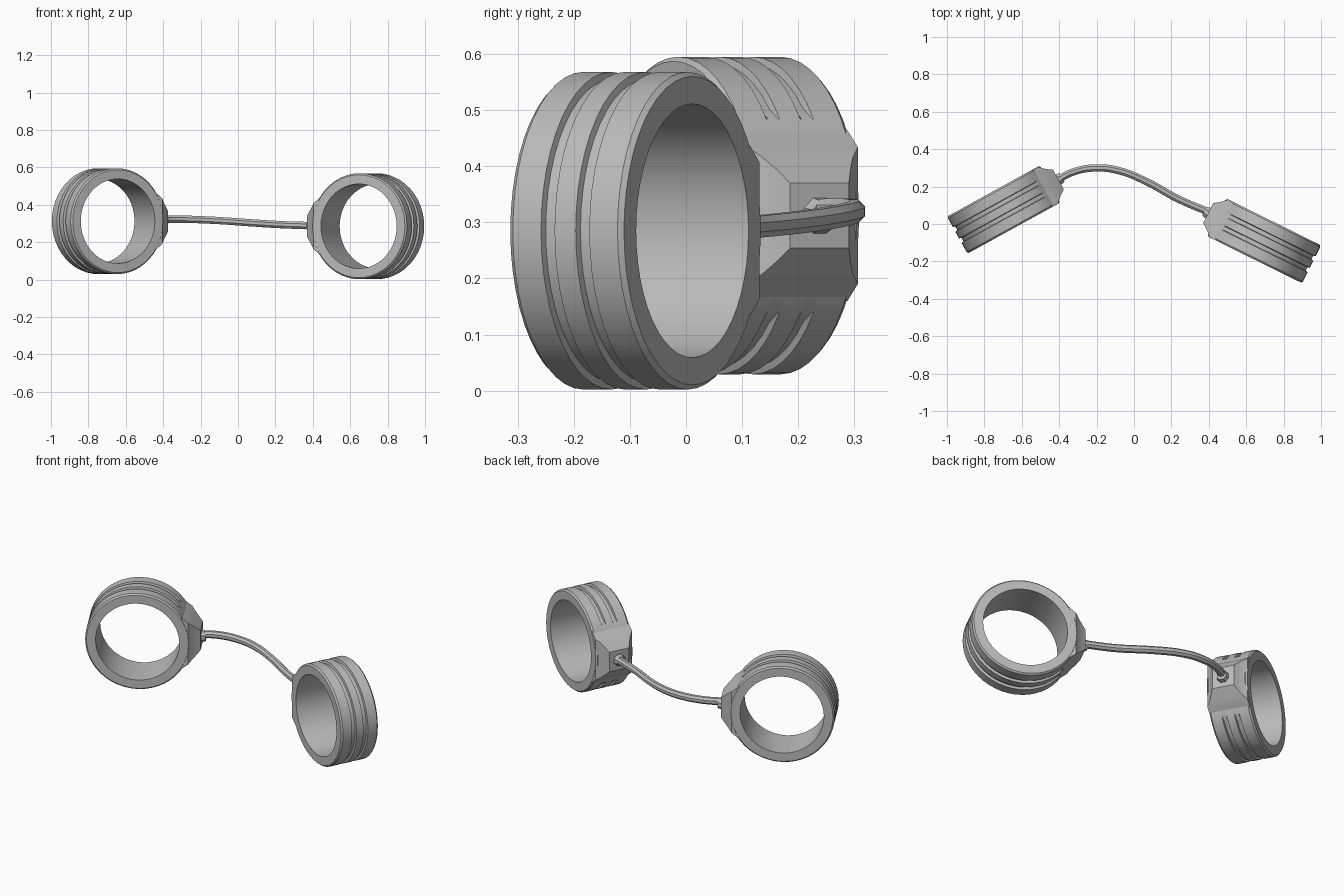
import bpy, bmesh, math
from mathutils import Vector, Matrix

if "Cube" in bpy.data.objects:
    bpy.data.objects.remove(bpy.data.objects["Cube"], do_unlink=True)

GREY = (0.5, 0.5, 0.5, 1)
mat = bpy.data.materials.new("grey_metal")
mat.use_nodes = True
mat.diffuse_color = GREY
mat.node_tree.nodes["Principled BSDF"].inputs["Base Color"].default_value = GREY

R_IN, R_RIM, R_OUT, HALF = 0.226, 0.275, 0.283, 0.113
GROOVE_DEPTH = 0.013
SEGMENTS = 48


def finish(name, bm, matrix, angle=30):
    """Turn a bmesh into a shaded, placed object."""
    bmesh.ops.recalc_face_normals(bm, faces=bm.faces)
    mesh = bpy.data.meshes.new(name)
    bm.to_mesh(mesh)
    bm.free()
    mesh.materials.append(mat)
    obj = bpy.data.objects.new(name, mesh)
    bpy.context.collection.objects.link(obj)
    obj.matrix_world = matrix
    bpy.ops.object.select_all(action="DESELECT")
    obj.select_set(True)
    bpy.context.view_layer.objects.active = obj
    bpy.ops.object.shade_smooth_by_angle(angle=math.radians(angle))
    return obj


def bridge(bm, loops, closed=False):
    """Skin a list of equally long vertex loops."""
    pairs = list(zip(loops, loops[1:]))
    if closed:
        pairs.append((loops[-1], loops[0]))
    for a, b in pairs:
        for i in range(len(a)):
            j = (i + 1) % len(a)
            bm.faces.new((a[i], a[j], b[j], b[i]))


def cuff(name, matrix):
    """Thick band with two grooves that stop short of the cord side."""
    half = [(0.021, 0), (0.024, 1), (0.045, 1), (0.048, 0), (0.104, 0)]
    outer = [(-y, R_OUT, g) for y, g in reversed(half)] + [(y, R_OUT, g) for y, g in half]
    profile = [(-HALF, R_IN, 0), (-HALF, R_RIM, 0), *outer, (HALF, R_RIM, 0), (HALF, R_IN, 0)]
    bm = bmesh.new()
    loops = []
    for i in range(SEGMENTS):
        t = math.tau * i / SEGMENTS
        cut = GROOVE_DEPTH if math.cos(t) < 0.72 else 0
        loops.append([bm.verts.new(((r - g * cut) * math.cos(t), y, (r - g * cut) * math.sin(t)))
                      for y, r, g in profile])
    bridge(bm, loops, closed=True)
    finish(name, bm, matrix)


def boss(name, matrix):
    """Tapered block that carries the end of the cord."""
    bm = bmesh.new()
    loops = []
    for x, y, z in [(0.234, 0.112, 0.152), (0.272, 0.112, 0.122), (0.29, 0.092, 0.104),
                    (0.312, 0.075, 0.082), (0.334, 0.06, 0.058)]:
        loops.append([bm.verts.new((x, sy * y, sz * z))
                      for sy, sz in ((-1, -1), (1, -1), (1, 1), (-1, 1))])
    bridge(bm, loops)
    bm.faces.new(loops[0])
    bm.faces.new(loops[-1])
    finish(name, bm, matrix)


def collar(name, matrix):
    """Small eight-sided sleeve where the cord leaves the block."""
    bm = bmesh.new()
    bmesh.ops.create_cone(bm, cap_ends=True, segments=8, radius1=0.036, radius2=0.028, depth=0.03)
    bm.transform(Matrix.Translation((0.342, 0, 0)) @ Matrix.Rotation(math.pi / 2, 4, "Y")
                 @ Matrix.Rotation(math.pi / 8, 4, "Z"))
    finish(name, bm, matrix)


# Two cuffs, each turned so that its local +x points at the cord
for side, place, turn in (("right", (-0.697, 0.077, 0.312), 28.8),
                          ("left", (0.696, -0.09, 0.285), 153.7)):
    m = Matrix.Translation(place) @ Matrix.Rotation(math.radians(turn), 4, "Z")
    cuff(side + "_cuff", m)
    boss(side + "_boss", m)
    collar(side + "_collar", m)

# Connecting cord
path = [(-0.42, 0.23, 0.322), (-0.32, 0.28, 0.323), (-0.2, 0.3, 0.32), (-0.08, 0.285, 0.314),
        (0.06, 0.23, 0.304), (0.24, 0.132, 0.293), (0.41, 0.06, 0.288)]
curve = bpy.data.curves.new("cord", "CURVE")
curve.dimensions = "3D"
curve.bevel_depth = 0.021
curve.bevel_resolution = 2
curve.resolution_u = 5
curve.use_fill_caps = True
spline = curve.splines.new("BEZIER")
spline.bezier_points.add(len(path) - 1)
for point, co in zip(spline.bezier_points, path):
    point.co = Vector(co)
    point.handle_left_type = point.handle_right_type = "AUTO"
    point.tilt = math.pi / 8
spline.use_smooth = False
curve.materials.append(mat)
bpy.context.collection.objects.link(bpy.data.objects.new("cord", curve))
